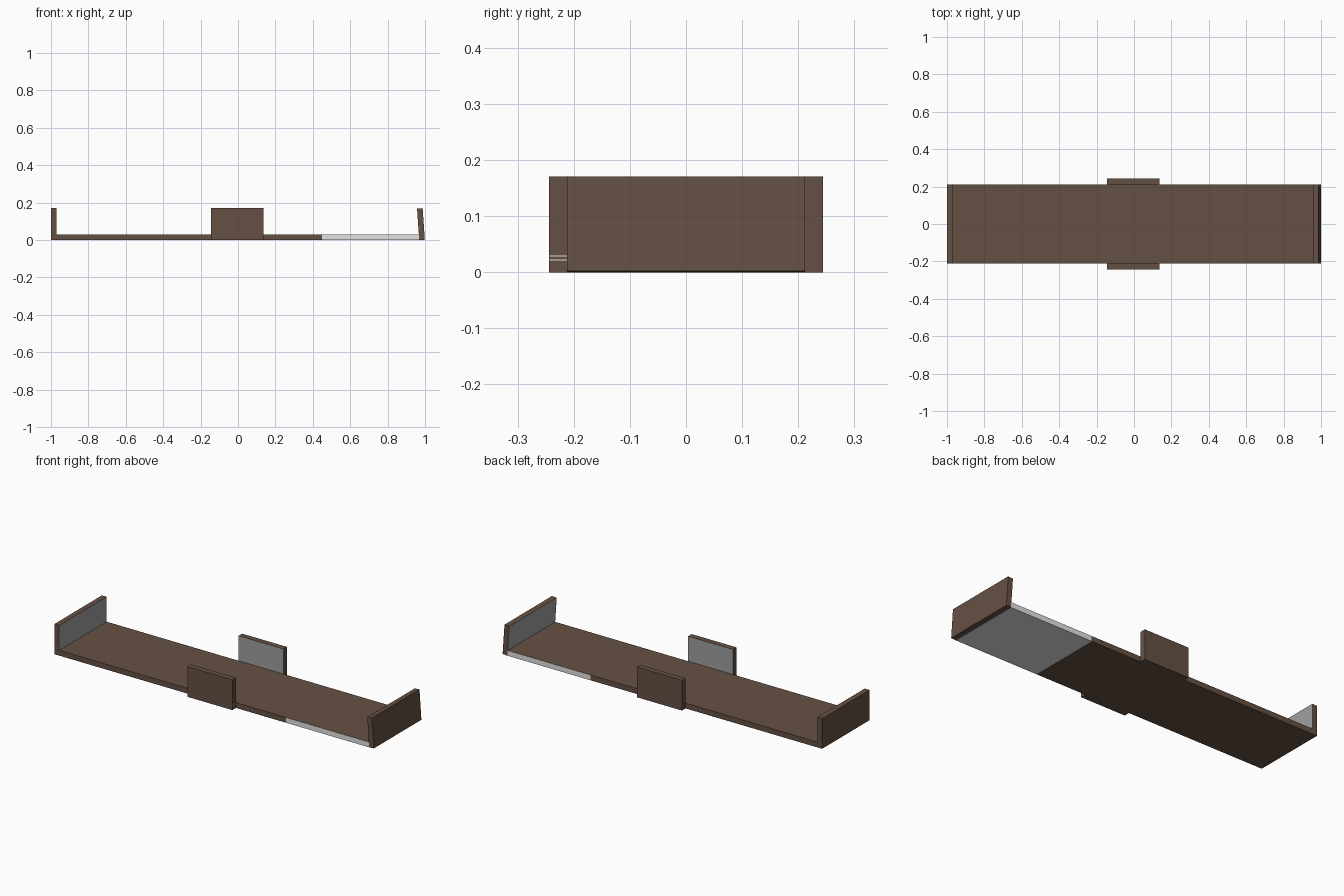
import bpy, bmesh, math
from mathutils import Matrix, Vector

if "Cube" in bpy.data.objects:
    bpy.data.objects.remove(bpy.data.objects["Cube"])


def material(name, rgb):
    m = bpy.data.materials.new(name)
    m.diffuse_color = (*rgb, 1.0)
    m.use_nodes = True
    m.node_tree.nodes["Principled BSDF"].inputs["Base Color"].default_value = m.diffuse_color
    return m


BROWN = material("dark_brown", (0.13, 0.081, 0.056))
MID = material("mid_grey", (0.35, 0.35, 0.35))
LIGHT = material("light_grey", (0.76, 0.76, 0.76))


def box(name, lo, hi, mats, rule=None, tilt=0.0):
    """Box from lo to hi; rule(normal) picks the material index of a face."""
    lo, hi = Vector(lo), Vector(hi)
    bm = bmesh.new()
    bmesh.ops.create_cube(bm, size=1.0)
    bmesh.ops.scale(bm, vec=hi - lo, verts=bm.verts)
    bmesh.ops.translate(bm, vec=(lo + hi) / 2, verts=bm.verts)
    bm.normal_update()
    for f in bm.faces:
        f.material_index = rule(f.normal) if rule else 0
    if tilt:  # lean about the lower inner edge
        bmesh.ops.rotate(bm, cent=lo, verts=bm.verts,
                         matrix=Matrix.Rotation(tilt, 3, 'Y'))
    me = bpy.data.meshes.new(name)
    bm.to_mesh(me)
    bm.free()
    for m in mats:
        me.materials.append(m)
    ob = bpy.data.objects.new(name, me)
    bpy.context.collection.objects.link(ob)
    return ob


W, H, T = 0.212, 0.171, 0.03   # half width, wall height, thickness
SPLIT = 0.45                   # where the pale underside begins

# Floor: brown part, then a part that is brown on top and pale elsewhere
box("floor_main", (-0.97, -W, 0), (SPLIT, W, T), [BROWN])
box("floor_pale_end", (SPLIT, -W, 0), (0.968, W, T), [BROWN, LIGHT],
    lambda n: 0 if n.z > 0.5 else 1)

# End walls, grey on the inside; the right one leans inwards
box("left_end_wall", (-1, -W, 0), (-0.97, W, H), [BROWN, MID],
    lambda n: 1 if n.x > 0.5 else 0)
box("right_end_wall", (0.969, -W, 0), (0.999, W, H - 0.002), [BROWN, MID],
    lambda n: 1 if n.x < -0.5 else 0, tilt=-math.radians(4))

# Side plates in the middle, grey on the inside
for side, name in ((-1, "front_side_plate"), (1, "back_side_plate")):
    y0, y1 = sorted((side * W, side * (W + 0.032)))
    box(name, (-0.145, y0, 0), (0.135, y1, H), [BROWN, MID],
        lambda n, s=side: 1 if n.y * s < -0.5 else 0)

# Two fine pale lines on the right edge of the front plate
for z in (0.021, 0.028):
    box("plate_edge_line", (0.134, -W - 0.032, z), (0.1355, -W, z + 0.0015), [LIGHT])
